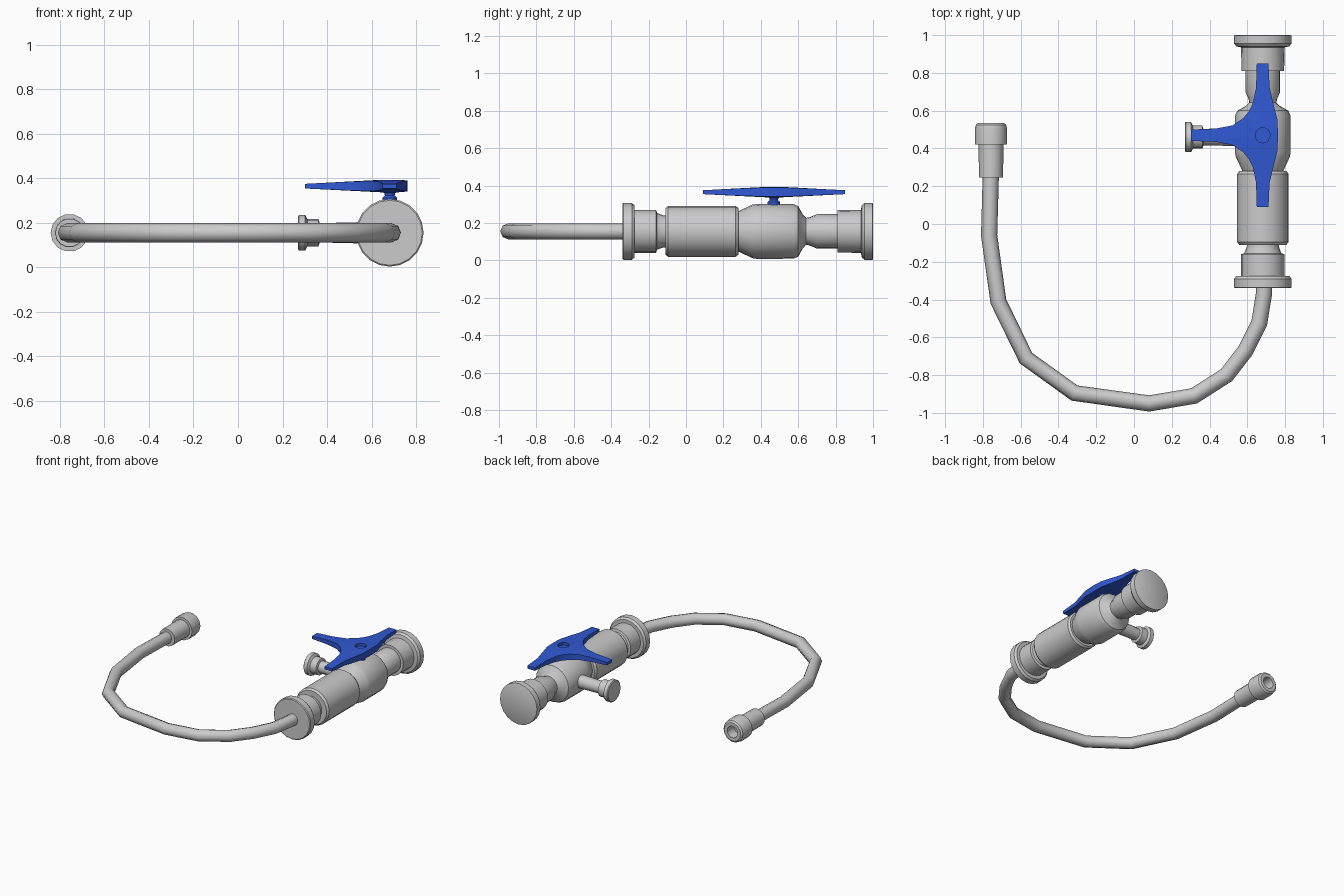
import bpy, bmesh, math
from mathutils import Vector, Matrix

if "Cube" in bpy.data.objects:
    bpy.data.objects.remove(bpy.data.objects["Cube"])

AX, ZC, HY = 0.682, 0.155, 0.47   # valve axis x, axis height, handle y

blue = bpy.data.materials.new("blue")
blue.diffuse_color = (0.03, 0.10, 0.65, 1)
blue.use_nodes = True
blue.node_tree.nodes["Principled BSDF"].inputs["Base Color"].default_value = blue.diffuse_color


def finish(name, bm, mat=None, angle=35):
    bmesh.ops.recalc_face_normals(bm, faces=bm.faces)
    me = bpy.data.meshes.new(name)
    bm.to_mesh(me)
    bm.free()
    me.shade_smooth()
    me.set_sharp_from_angle(angle=math.radians(angle))
    ob = bpy.data.objects.new(name, me)
    bpy.context.collection.objects.link(ob)
    if mat:
        me.materials.append(mat)
    return ob


def bridge(bm, a, b):
    n = len(a)
    for i in range(n):
        j = (i + 1) % n
        bm.faces.new((a[i], a[j], b[j], b[i]))


def lathe(name, profile, origin, axis, sides=20, mat=None):
    """Turn (distance along axis, radius) pairs into a capped solid."""
    bm = bmesh.new()
    m = Matrix.Translation(origin) @ Vector(axis).to_track_quat('Z', 'Y').to_matrix().to_4x4()
    rings = [[bm.verts.new(m @ Vector((r * math.cos(t), r * math.sin(t), d)))
              for t in (2 * math.pi * i / sides for i in range(sides))]
             for d, r in profile]
    for a, b in zip(rings, rings[1:]):
        bridge(bm, a, b)
    bm.faces.new(rings[0])
    bm.faces.new(rings[-1])
    return finish(name, bm, mat)


Y = (0, 1, 0)
axis0 = (AX, 0, ZC)
# Front hose collar
lathe("front_collar", [(-.34, .146), (-.335, .152), (-.29, .152), (-.275, .14), (-.275, .115),
                       (-.16, .115), (-.155, .098), (-.12, .085), (-.10, .085)], axis0, Y)
# Long barrel
lathe("barrel", [(-.11, .08), (-.11, .125), (-.095, .136), (.265, .136), (.28, .125), (.28, .08)],
      axis0, Y)
# Swollen valve chamber and rear neck
lathe("valve_chamber", [(.27, .105), (.285, .11), (.355, .143), (.38, .147), (.575, .146),
                        (.60, .135), (.625, .09), (.642, .072), (.66, .075), (.70, .092),
                        (.82, .092)], axis0, Y)
# Rear collar with closed flange
lathe("rear_collar", [(.81, .08), (.81, .113), (.935, .115), (.94, .14), (.955, .152),
                      (.997, .152), (1.0, .146)], axis0, Y)

# Side outlet with its cap
lathe("side_pipe", [(.05, .05), (.20, .046), (.34, .043)], (AX, .46, ZC), (-1, 0, 0), 12)
lathe("side_cap", [(.315, .045), (.32, .061), (.37, .061), (.38, .08), (.408, .08), (.413, .074)],
      (AX, .46, ZC), (-1, 0, 0), 16)

# Bent hose
path = [(.69, -.30), (.688, -.37), (.663, -.525), (.59, -.67), (.49, -.80), (.318, -.91),
        (.08, -.95), (-.315, -.895), (-.572, -.71), (-.718, -.41), (-.767, -.06), (-.757, .30)]
cu = bpy.data.curves.new("hose", 'CURVE')
cu.dimensions = '3D'
cu.bevel_depth = .043
cu.bevel_resolution = 2
cu.use_fill_caps = True
sp = cu.splines.new('POLY')
sp.points.add(len(path) - 1)
for p, (x, y) in zip(sp.points, path):
    p.co = (x, y, ZC, 1)
sp.use_smooth = True
bpy.context.collection.objects.link(bpy.data.objects.new("hose", cu))

# Hose end fitting with a bored mouth
end = (-.757, 0, ZC)
lathe("hose_sleeve", [(.245, .04), (.245, .064), (.43, .066)], end, Y, 14)
lathe("hose_nozzle", [(.42, .06), (.42, .085), (.505, .085), (.525, .08), (.535, .068),
                      (.535, .043), (.46, .04)], end, Y, 14)

# Handle stem
lathe("handle_stem", [(.27, .035), (.312, .033), (.322, .022), (.333, .024), (.345, .045)],
      (AX, HY, 0), (0, 0, 1), 12, blue)

# Three-armed handle: half outline, mirrored in y
half = [(-.38, .03), (-.25, .035), (-.16, .052), (-.105, .09), (-.075, .125), (-.053, .17),
        (-.036, .25), (-.032, .38), (.030, .38), (.036, .25), (.058, .16), (.078, .08)]
outline = half + [(.08, 0)] + [(x, -y) for x, y in reversed(half)]
bm = bmesh.new()


def ring(points, height):
    return [bm.verts.new((AX + x, HY + y, height(math.hypot(x, y)))) for x, y in points]


hole = [(.04 * math.cos(t), .04 * math.sin(t)) for t in (math.atan2(y, x) for x, y in outline)]
bottom = ring(outline, lambda d: .337 + .045 * d)
top = ring(outline, lambda d: .394 - .05 * d)
rim = ring(hole, lambda d: .393)
floor = ring(hole, lambda d: .373)
under = ring(hole, lambda d: .337)
for a, b in ((under, bottom), (bottom, top), (top, rim), (rim, floor)):
    bridge(bm, a, b)
bm.faces.new(floor)
bm.faces.new(under)
finish("handle", bm, blue)
